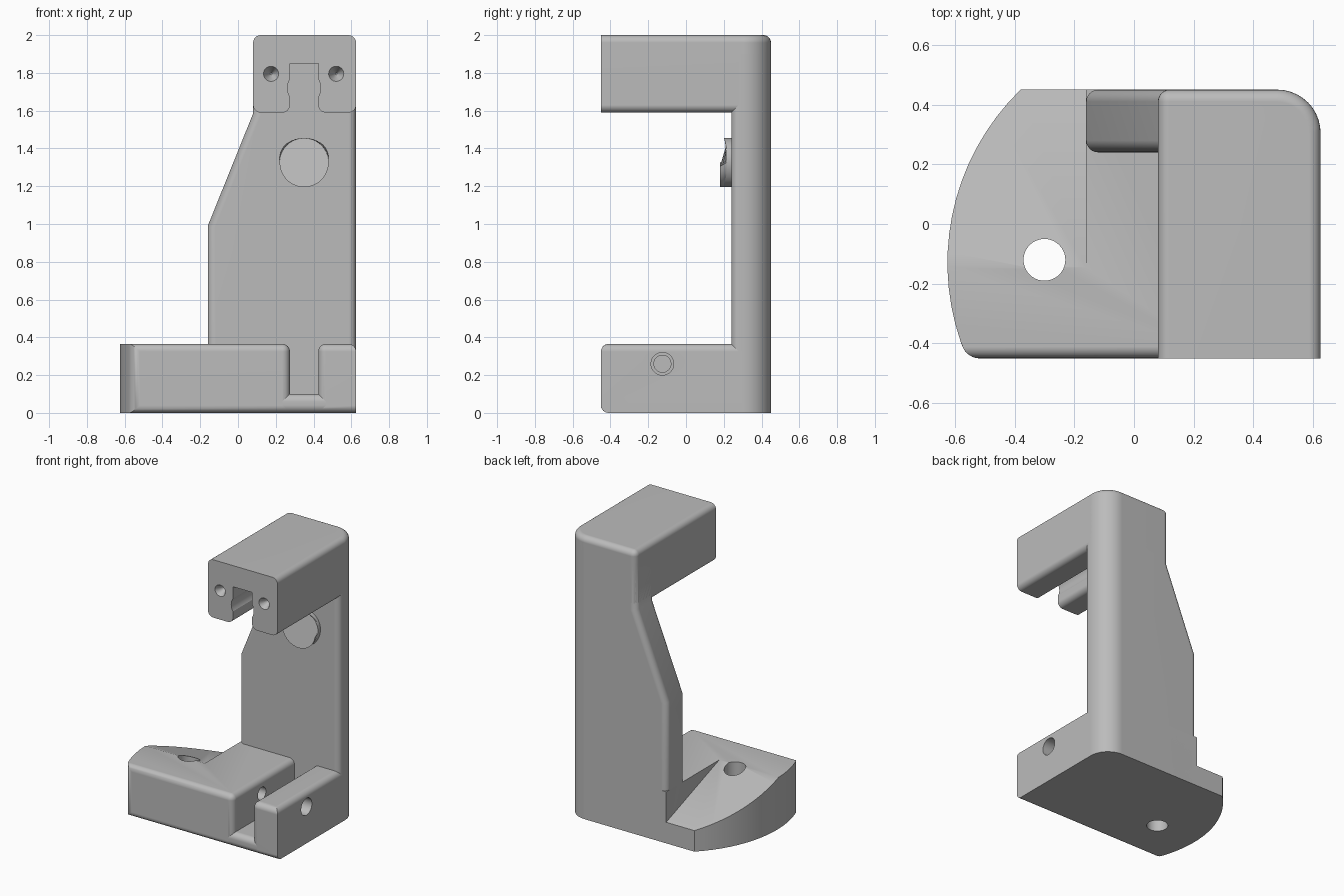
import bpy, bmesh, math
from mathutils import Vector, Matrix

if "Cube" in bpy.data.objects:
    bpy.data.objects.remove(bpy.data.objects["Cube"], do_unlink=True)

grey = bpy.data.materials.new("plain grey")
grey.use_nodes = True
COLOUR = (0.5, 0.5, 0.5, 1)
grey.diffuse_color = COLOUR
grey.node_tree.nodes["Principled BSDF"].inputs["Base Color"].default_value = COLOUR

R = 0.04                                # common edge rounding
X0, X1, Y0, Y1 = -0.16, 0.625, -0.45, 0.45
ARM_X, WALL_Y, TOP = 0.08, 0.24, 0.365  # arm side, column front, base top
S0, S1 = 0.275, 0.425                   # slot sides


def same(a, b):
    return abs(a - b) < 1e-4


def arc(cx, cy, r, a0, a1, n):
    angles = [math.radians(a0 + (a1 - a0) * i / n) for i in range(n + 1)]
    return [(cx + r * math.cos(a), cy + r * math.sin(a)) for a in angles]


def rect(a0, a1, b0, b1):
    return [(a0, b0), (a1, b0), (a1, b1), (a0, b1)]


def prism(pts, axis, lo, hi):
    """Extrude a 2D profile along an axis."""
    place = {"x": lambda a, b, t: (t, a, b),
             "y": lambda a, b, t: (a, t, b),
             "z": lambda a, b, t: (a, b, t)}[axis]
    bm = bmesh.new()
    ends = [[bm.verts.new(place(a, b, t)) for a, b in pts] for t in (lo, hi)]
    n = len(pts)
    for ring in ends:
        bm.faces.new(ring)
    for i in range(n):
        j = (i + 1) % n
        bm.faces.new((ends[0][i], ends[0][j], ends[1][j], ends[1][i]))
    bmesh.ops.recalc_face_normals(bm, faces=bm.faces)
    return bm


def soften(bm, rule, width=R, segments=6):
    """Round the sharp edges whose end points satisfy the rule."""
    edges = [e for e in bm.edges
             if e.calc_face_angle(0) > 0.5 and rule(e.verts[0].co, e.verts[1].co)]
    bmesh.ops.bevel(bm, geom=edges, offset=width, segments=segments,
                    profile=0.5, affect="EDGES")
    return bm


def cylinder(centre, axis, r, depth, r2=None):
    bm = bmesh.new()
    bmesh.ops.create_cone(bm, cap_ends=True, segments=40, radius1=r,
                          radius2=r if r2 is None else r2, depth=depth)
    turn = Vector((0, 0, 1)).rotation_difference(Vector(axis)).to_matrix().to_4x4()
    bm.transform(Matrix.Translation(centre) @ turn)
    return bm


def make(name, bm):
    mesh = bpy.data.meshes.new(name)
    bm.to_mesh(mesh)
    bm.free()
    ob = bpy.data.objects.new(name, mesh)
    bpy.context.collection.objects.link(ob)
    return ob


def finish(name, bm, cuts=()):
    ob = make(name, bm)
    ob.data.materials.append(grey)
    bpy.ops.object.select_all(action="DESELECT")
    bpy.context.view_layer.objects.active = ob
    ob.select_set(True)
    for cut in cuts:
        tool = make("cutter", cut)
        tool.hide_render = True
        mod = ob.modifiers.new("cut", "BOOLEAN")
        mod.operation, mod.solver, mod.object = "DIFFERENCE", "EXACT", tool
        bpy.ops.object.modifier_apply(modifier=mod.name)
        bpy.data.objects.remove(tool, do_unlink=True)
    bpy.ops.object.shade_smooth_by_angle(angle=math.radians(30))
    mod = ob.modifiers.new("flat normals", "WEIGHTED_NORMAL")
    mod.keep_sharp = True
    return ob


def front(a, b):
    return same(a.y, Y0) and same(b.y, Y0)


def back_right(a, b):
    return all(same(v.x, X1) and same(v.y, Y1) for v in (a, b))


# Base block: curved left side, sloping rear shelf, bolt hole
plan = arc(0.184, -0.13, 0.809, 134.2, 203.3, 16)
plan[0], plan[-1] = (-0.38, Y1), (-0.56, Y0)
block = prism(plan + [(S0, Y0), (S0, Y1)], "z", 0, TOP)
soften(block, lambda a, b: front(a, b) or all(
    same(v.x, S0) and same(v.z, TOP) for v in (a, b)))
slope = prism([(-0.145, TOP), (Y1 + 0.1, 0.113), (Y1 + 0.1, 0.6), (-0.145, 0.6)],
              "x", -1, X0)
pin = (-0.125, 0.26)
finish("base_block", block, [
    slope,
    cylinder((-0.3, -0.12, 0.2), (0, 0, 1), 0.07, 1),
    cylinder((S0, *pin), (1, 0, 0), 0.045, 0.4)])

# Base prong on the far side of the slot, with the pin hole
prong = prism(rect(S1, X1, Y0, 0.3), "z", 0, TOP)
soften(prong, lambda a, b: (front(a, b) and not (same(a.x, X1) and same(b.x, X1)))
       or (same(a.z, TOP) and same(b.z, TOP) and same(a.x, b.x)))
finish("base_prong", prong, [cylinder((0.52, *pin), (1, 0, 0), 0.06, 0.4)])

# Slot floor
floor = prism(rect(S0 - 0.05, S1 + 0.05, Y0, 0.3), "z", 0, 0.1)
finish("slot_floor", soften(floor, lambda a, b: front(a, b) and same(a.z, b.z)))

# Upright column with a tapered side
column = prism([(X0, 0), (X1, 0), (X1, 1.9), (ARM_X, 1.9), (ARM_X, 1.585), (X0, 0.99)],
               "y", WALL_Y, Y1)
soften(column, back_right, 0.145, 10)
soften(column, lambda a, b: same(a.y, b.y) and abs(a.z - b.z) > 0.1)
finish("column", column)

# Overhanging arm: slot with rounded mouth, round channel, two dimples
low, high = 1.59, 2.0
arm = prism(rect(ARM_X, X1, Y0, Y1), "z", low, high)
soften(arm, back_right, 0.145, 10)
soften(arm, lambda a, b: not front(a, b))
mouth = ([(S0, 1.85), (S1, 1.85)]
         + arc(S1 + R, low + R, R, 180, 270, 6)
         + [(S1 + R, 1.5), (S0 - R, 1.5)]
         + arc(S0 - R, low + R, R, -90, 0, 6))
middle = (S0 + S1) / 2
dimples = [cylinder((x, Y0 + 0.02, 1.795), (0, 1, 0), 0.055, 0.1, 0.005)
           for x in (0.175, 0.52)]
finish("arm", arm, [prism(mouth, "y", -0.6, WALL_Y + 0.005),
                    cylinder((middle, -0.2, 1.72), (0, 1, 0), 0.088, 0.87)] + dimples)

# Round button on the column
button = cylinder((middle, WALL_Y, 1.325), (0, 1, 0), 0.13, 0.08)
soften(button, lambda a, b: same(a.y, 0.2) and same(b.y, 0.2), 0.02, 5)
finish("button", button)
